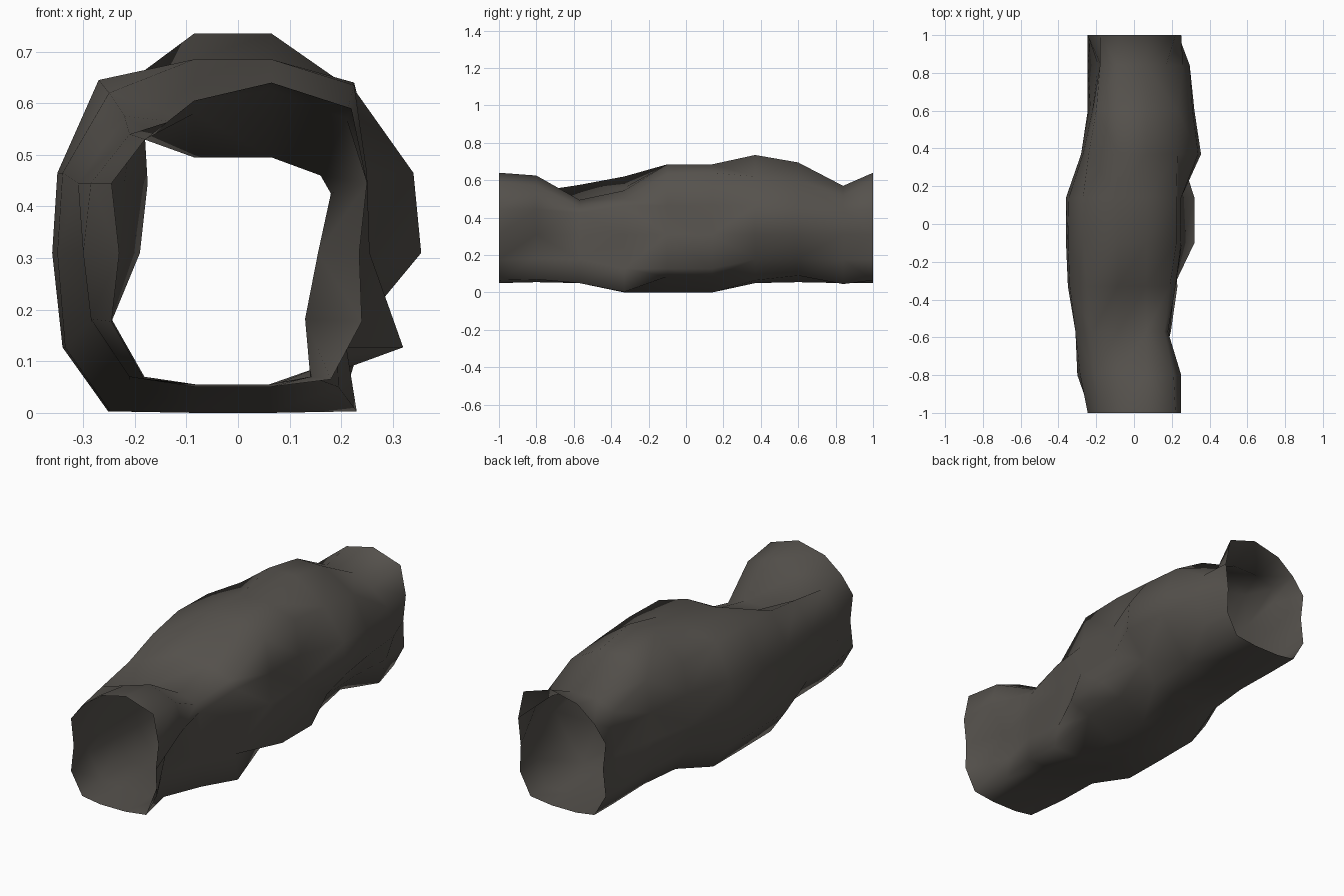
import bpy, bmesh

# Cross-sections along the tunnel. Each: y, then
#  left wall x (high, mid, low), floor z, right floor corner (x, z),
#  right wall x (low, mid, high), right shoulder (x, z), roof z (right, left), left shoulder (x, z)
MOUTH = (-.245, -.23, -.245, .05, .18, .065, .24, .235, .25, .22, .59, .64, .605, -.18, .53)
STATIONS = {
    -1.0: MOUTH,
    -.80: (-.285, -.30, -.285, .055, .14, .07, .13, .155, .25, .21, .57, .625, .58, -.21, .54),
    -.57: (-.31, -.30, -.285, .05, .195, .05, .19, .19, .18, .16, .46, .495, .495, -.22, .575),
    -.33: (-.34, -.35, -.335, 0, .23, .003, .21, .215, .22, .19, .50, .545, .56, -.25, .62),
    -.10: (-.35, -.36, -.34, 0, .205, .085, .32, .255, .25, .225, .635, .685, .685, -.27, .645),
    .14: (-.345, -.36, -.34, 0, .205, .085, .32, .25, .25, .225, .64, .685, .685, -.27, .64),
    .37: (-.27, -.28, -.27, .05, .18, .065, .245, .355, .34, .23, .62, .735, .735, -.24, .62),
    .60: (-.22, -.23, -.245, .055, .16, .09, .24, .32, .31, .23, .60, .695, .695, -.20, .61),
    .84: (-.175, -.19, -.245, .05, .21, .045, .25, .295, .26, .17, .52, .57, .57, -.18, .53),
    1.0: MOUTH,
}


def ring(y, s):
    """Fourteen-sided irregular cave section."""
    lh, lm, ll, b, brx, brz, rl, rm, rh, trx, trz, tr, tl, tlx, tlz = s
    high = .465 if abs(y) < .4 else .445
    right_high = min(high, trz - .035)
    left_corner_z = b + (.003 if b == 0 else .015)
    pts = [(lh, high), (lm, .31), (ll, b + .127), (ll * .74, left_corner_z), (-.08, b), (.06, b),
           (brx, brz), (rl, b + .127), (rm, .31), (rh, right_high), (trx, trz),
           (.065, tr), (-.085, tl), (tlx, tlz)]
    return [(x, y, z) for x, z in pts]


rock = bpy.data.materials.new("dark rock")
rock.diffuse_color = (.092, .084, .074, 1)

# Open tunnel skin lofted through the sections
bm = bmesh.new()
rings = [[bm.verts.new(p) for p in ring(y, s)] for y, s in STATIONS.items()]
for a, b in zip(rings, rings[1:]):
    for i in range(len(a)):
        j = (i + 1) % len(a)
        bm.faces.new((a[i], a[j], b[j], b[i]))
bmesh.ops.triangulate(bm, faces=bm.faces[:], quad_method='SHORT_EDGE')
for f in bm.faces:
    f.smooth = True
# Outward-facing normals
bm.normal_update()
if sum(f.normal.dot((f.calc_center_median().x, 0, f.calc_center_median().z - .31)) for f in bm.faces) < 0:
    bmesh.ops.reverse_faces(bm, faces=bm.faces[:])

mesh = bpy.data.meshes.new("tunnel_skin")
bm.to_mesh(mesh)
bm.free()
mesh.materials.append(rock)
bpy.context.collection.objects.link(bpy.data.objects.new("cave_tunnel", mesh))
